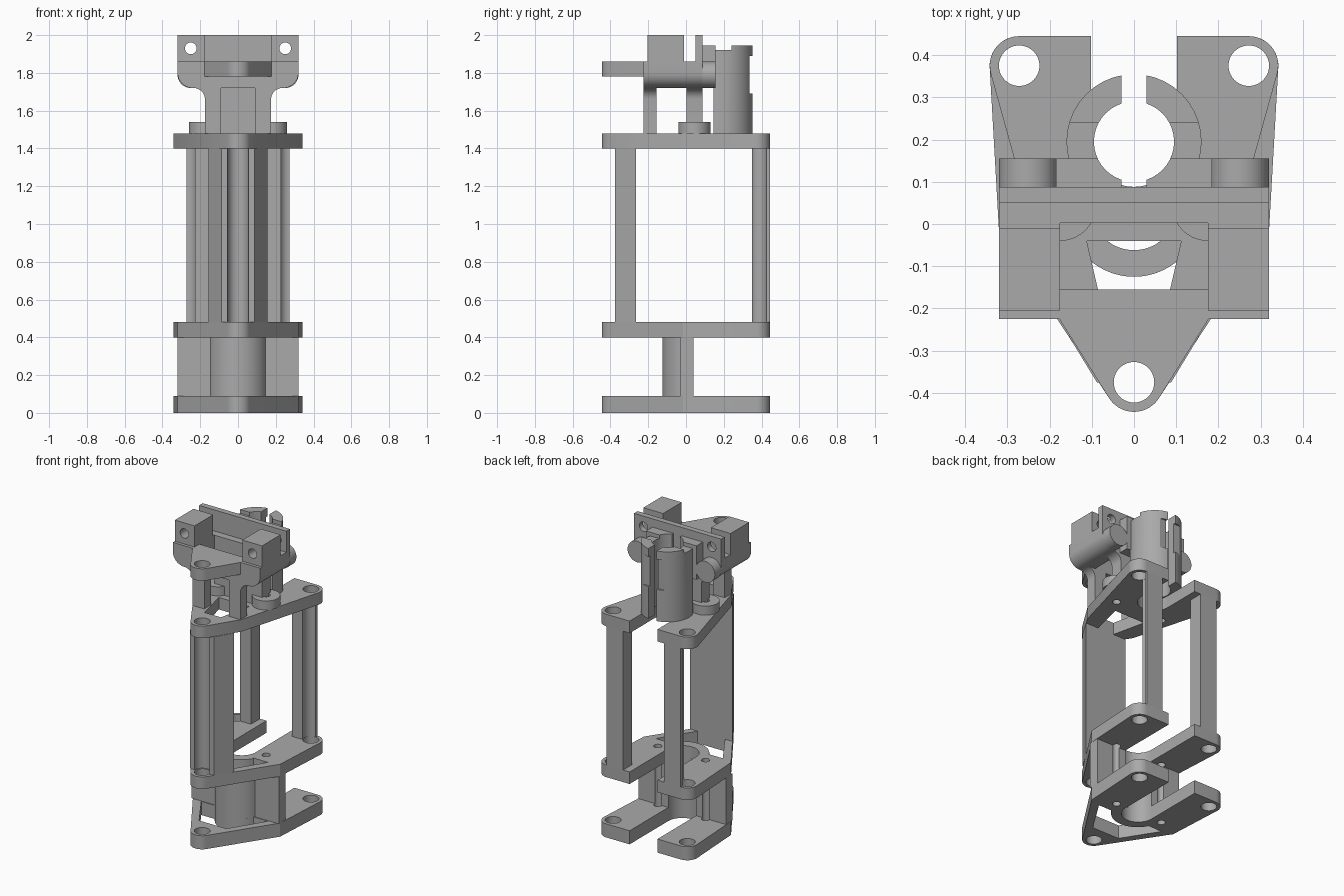
import bpy, bmesh
from math import cos, sin, radians

if "Cube" in bpy.data.objects:
    bpy.data.objects.remove(bpy.data.objects["Cube"])

GREY = bpy.data.materials.new("plain grey")
GREY.use_nodes = True
GREY.diffuse_color = (0.4, 0.4, 0.4, 1)
GREY.node_tree.nodes["Principled BSDF"].inputs["Base Color"].default_value = (0.4, 0.4, 0.4, 1)


def arc(cx, cy, r, a0, a1, n=12):
    angles = [radians(a0 + (a1 - a0) * i / n) for i in range(n + 1)]
    return [(cx + r * cos(a), cy + r * sin(a)) for a in angles]


def circle(cx, cy, r):
    return arc(cx, cy, r, 0, 360, 40)[:-1]


def rect(x0, x1, y0, y1):
    return [(x0, y0), (x1, y0), (x1, y1), (x0, y1)]


def mirrored(half):
    """Close a right-hand half outline with its mirror image."""
    left = [(-x, y) for x, y in reversed(half) if abs(x) > 1e-5]
    return half + left


def prism(name, outline, lo, hi, axis="z"):
    """Extrude an outline along z (points x, y) or along y (points x, z)."""
    bm = bmesh.new()
    place = (lambda p, h: (p[0], p[1], h)) if axis == "z" else (lambda p, h: (p[0], h, p[1]))
    rings = [[bm.verts.new(place(p, h)) for p in outline] for h in (lo, hi)]
    bm.faces.new(rings[0])
    bm.faces.new(rings[1])
    n = len(outline)
    for i in range(n):
        j = (i + 1) % n
        bm.faces.new((rings[0][i], rings[0][j], rings[1][j], rings[1][i]))
    bmesh.ops.recalc_face_normals(bm, faces=bm.faces)
    mesh = bpy.data.meshes.new(name)
    bm.to_mesh(mesh)
    bm.free()
    mesh.materials.append(GREY)
    ob = bpy.data.objects.new(name, mesh)
    bpy.context.collection.objects.link(ob)
    return ob


def cut(ob, outline, lo, hi, axis="z", operation="DIFFERENCE"):
    tool = prism("cutter", outline, lo, hi, axis)
    mod = ob.modifiers.new("cut", "BOOLEAN")
    mod.operation, mod.solver, mod.object = operation, "EXACT", tool
    bpy.context.view_layer.objects.active = ob
    bpy.ops.object.modifier_apply(modifier=mod.name)
    bpy.data.objects.remove(tool)


FRONT = (0, -0.375)
BACK = (0.272, 0.375)
SCREW = (0.175, 0.045)
ROD_R = 0.048


def plate_outline(corner, side_angle, slot_y):
    half = arc(*FRONT, 0.07, -90, -33) + [corner] + arc(*BACK, 0.07, side_angle, 90)
    half += [(0.102, 0.445)] + arc(0, slot_y, 0.102, 0, -90)
    return mirrored(half)


def drill_plate(ob, lo, hi):
    cut(ob, circle(*FRONT, ROD_R), lo, hi)
    for s in (-1, 1):
        cut(ob, circle(s * BACK[0], BACK[1], ROD_R), lo, hi)
        cut(ob, circle(s * SCREW[0], SCREW[1], 0.025), lo, hi)


# Lower and middle plates: open slot at the back, window around the tube
WIDE = plate_outline((0.32, -0.015), -3, 0.04)
tube_front = arc(0, 0.035, 0.16, -28, -90)
window = mirrored([(0.1, -0.265), (0.245, -0.035)])
for name, lo, hi in (("lower_plate", 0, 0.09), ("middle_plate", 0.4, 0.48)):
    plate = prism(name, WIDE, lo, hi)
    drill_plate(plate, lo - 0.1, hi + 0.1)
    cut(plate, window, lo - 0.1, hi + 0.1)
    ring = mirrored(list(reversed(tube_front)) + list(arc(0, 0.04, 0.102, -28, -90)))
    prism(name + "_rim", ring, lo, hi)

# Half tube with side walls joining the two lower plates
core = mirrored(arc(0, 0.035, 0.16, -90, -24) + [(0.32, -0.03), (0.32, 0.04)]
                + arc(0, 0.04, 0.102, 0, -90))
wall = prism("tube_wall", core, 0.09, 0.4)
for s in (-1, 1):
    cut(wall, circle(s * SCREW[0], SCREW[1], 0.025), 0, 0.5)

# Top plate with a tapered window
top = prism("top_plate", plate_outline((0.18, -0.22), -16, 0.19), 1.4, 1.48)
drill_plate(top, 1.3, 1.6)
cut(top, mirrored([(0.06, -0.265), (0.112, -0.04)]), 1.3, 1.6)

# Grooved posts between the middle and top plates
front_post = prism("front_post", mirrored([(0.088, -0.375), (0.155, -0.265)]), 0.48, 1.4)
cut(front_post, circle(*FRONT, 0.055), 0.4, 1.5)
for s, side in ((1, "left"), (-1, "right")):
    post = prism("back_post_" + side, rect(s * 0.15, s * 0.272, 0.35, 0.445), 0.48, 1.4)
    cut(post, circle(s * BACK[0], BACK[1], 0.05), 0.4, 1.5)
    # Screw bosses on the top plate
    boss = prism("screw_boss_" + side, circle(s * SCREW[0], SCREW[1], 0.085), 1.48, 1.54)
    cut(boss, circle(s * SCREW[0], SCREW[1], 0.025), 1.4, 1.6)

# Carriage: rounded body flaring out of the legs
profile = mirrored([(0.175, 1.48)] + arc(0.235, 1.66, 0.06, 180, 90, 8)
                   + arc(0.24, 1.80, 0.08, -90, 0, 8) + [(0.32, 1.86)])
body = prism("carriage_body", profile, -0.225, 0.088, "y")
cut(body, rect(-0.175, 0.175, -0.155, 0.002), 1.4, 1.9)
cut(body, rect(-0.4, 0.4, -0.155, 0.002), 1.4, 1.72)
cut(body, rect(-0.09, 0.09, -0.3, -0.1), 1.4, 1.72)

# Front tongue with a rod hole
tongue = prism("front_tongue", mirrored(arc(*FRONT, 0.07, -90, -33)
               + [(0.18, -0.22)]), 1.78, 1.86)
cut(tongue, circle(*FRONT, ROD_R), 1.7, 1.9)

# Drilled upright blocks and the cross plate behind them
cross = prism("cross_plate", rect(-0.32, 0.32, 1.86, 2.0), 0.05, 0.088, "y")
for s, side in ((1, "left"), (-1, "right")):
    block = prism("block_" + side, rect(s * 0.175, s * 0.32, 1.86, 2.0), -0.205, -0.01, "y")
    for part in (block, cross):
        cut(part, circle(s * 0.25, 1.93, 0.031), -0.4, 0.3, "y")
    # Round pads at the back of the body
    prism("round_pad_" + side, circle(s * 0.25, 1.79, 0.07), 0.088, 0.155, "y")

# Split clip: two jaws with a stepped top and a notched tip
for s, side in ((1, "left"), (-1, "right")):
    jaw = prism("clip_jaw_" + side, circle(0, 0.195, 0.16), 1.48, 1.945)
    cut(jaw, rect(s * 0.03, s * 0.3, 0.145, 0.5), 1.4, 2, operation="INTERSECT")
    cut(jaw, circle(0, 0.195, 0.095), 1.4, 2)
    cut(jaw, rect(-0.3, 0.3, 0.0, 0.24), 1.92, 2)
    cut(jaw, rect(-0.3, 0.3, 0.335, 0.5), 1.69, 1.89)
    root = prism("clip_root_" + side, rect(s * 0.03, s * 0.185, 0.088, 0.155), 1.72, 1.945)
    cut(root, circle(0, 0.195, 0.095), 1.4, 2)

# Smooth the round walls, keep the edges crisp
bpy.ops.object.select_all(action="DESELECT")
for ob in bpy.context.scene.objects:
    if ob.type == "MESH":
        ob.select_set(True)
        bpy.context.view_layer.objects.active = ob
bpy.ops.object.shade_smooth_by_angle(angle=radians(30))
